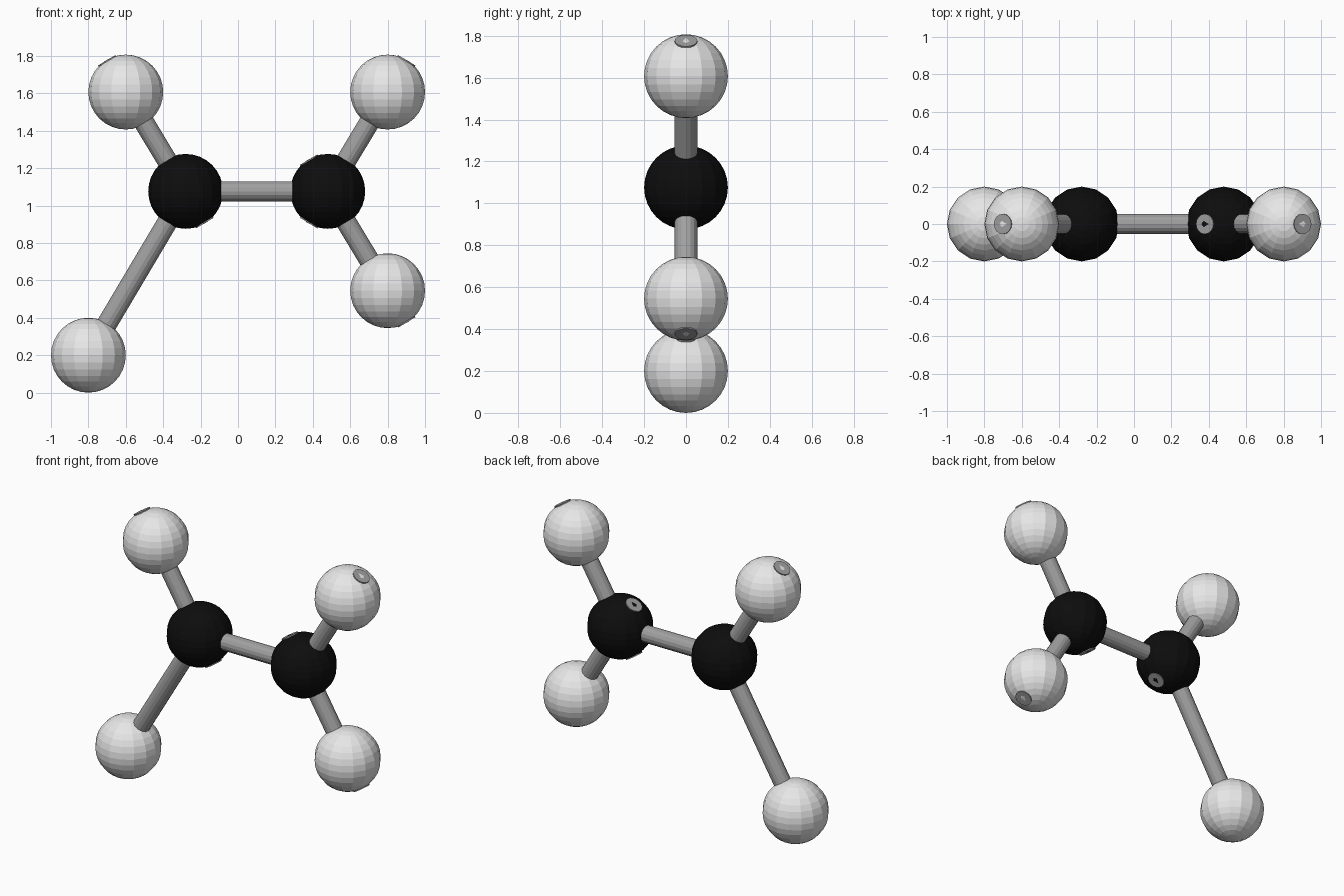
import bpy
from mathutils import Vector

if "Cube" in bpy.data.objects:
    bpy.data.objects.remove(bpy.data.objects["Cube"])


def material(name, value):
    m = bpy.data.materials.new(name)
    m.diffuse_color = (value, value, value, 1)
    m.use_nodes = True
    m.node_tree.nodes["Principled BSDF"].inputs["Base Color"].default_value = m.diffuse_color
    return m


WHITE = material("pale grey", 0.8)
BLACK = material("black", 0.004)
GREY = material("mid grey", 0.35)

BALL_R, ROD_R, ROD_LEN = 0.2, 0.054, 1.016


def ball(name, pos, mat):
    bpy.ops.mesh.primitive_uv_sphere_add(segments=16, ring_count=16, radius=BALL_R, location=pos)
    ob = bpy.context.object
    ob.name = name
    ob.data.materials.append(mat)


def rod(name, a, b):
    # every rod has the same length, centred between its two balls
    a, b = Vector(a), Vector(b)
    bpy.ops.mesh.primitive_cylinder_add(vertices=16, radius=ROD_R, depth=ROD_LEN, location=(a + b) / 2)
    ob = bpy.context.object
    ob.name = name
    ob.rotation_euler = (b - a).to_track_quat('Z', 'Y').to_euler()
    ob.data.materials.append(GREY)


# dark centre balls
left, right = (-0.28, 0, 1.076), (0.48, 0, 1.076)
ball("dark_ball_left", left, BLACK)
ball("dark_ball_right", right, BLACK)
rod("centre_rod", left, right)

# pale outer balls with their rods
outer = {
    "upper_left": ((-0.6, 0, 1.607), left),
    "lower_left": ((-0.8, 0, 0.2), left),
    "upper_right": ((0.8, 0, 1.607), right),
    "lower_right": ((0.8, 0, 0.545), right),
}
for key, (pos, hub) in outer.items():
    ball("pale_ball_" + key, pos, WHITE)
    rod("rod_" + key, hub, pos)
